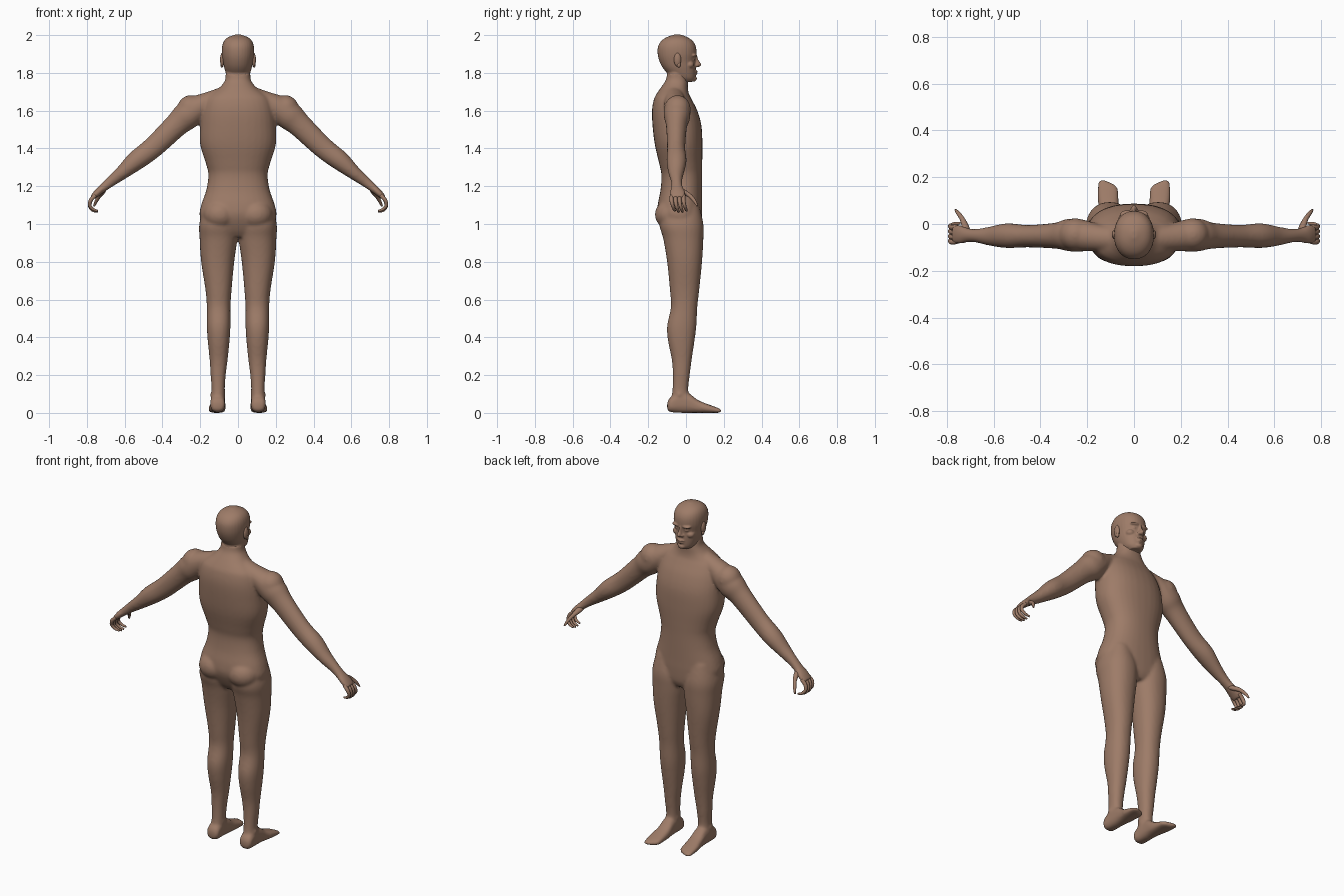
import bpy
import bmesh
from math import sin, cos, pi, copysign
from mathutils import Vector, Matrix

cube = bpy.data.objects.get("Cube")
if cube:
    bpy.data.objects.remove(cube)

skin_color = (0.34, 0.2, 0.138, 1)
skin = bpy.data.materials.new("brown skin")
skin.use_nodes = True
skin.diffuse_color = skin_color
skin.node_tree.nodes["Principled BSDF"].inputs["Base Color"].default_value = skin_color


def smooth_rows(rows, steps=5):
    """Catmull-Rom interpolation of every column of a table of sections."""
    result = []
    for i in range(len(rows) - 1):
        a, b, c, d = (rows[max(0, min(j, len(rows) - 1))] for j in range(i - 1, i + 3))
        for k in range(steps):
            t = k / steps
            result.append([q + t / 2 * (r - p + t * (2 * p - 5 * q + 4 * r - s
                           + t * (3 * q - 3 * r + s - p))) for p, q, r, s in zip(a, b, c, d)])
    result.append(list(rows[-1]))
    return result


def add_rings(bm, rings, both):
    """Bridge rings of points into a closed shell, optionally on both sides."""
    for side in ((1, -1) if both else (1,)):
        loops = [[bm.verts.new((p.x * side, p.y, p.z)) for p in ring] for ring in rings]
        n = len(loops[0])
        for low, high in zip(loops, loops[1:]):
            for i in range(n):
                j = (i + 1) % n
                bm.faces.new((low[i], low[j], high[j], high[i]))
        bm.faces.new(loops[0][::-1])
        bm.faces.new(loops[-1])


def loft(bm, rows, both=False, along_y=False, power=2.0, sides=32):
    """Rows: position, x from, x to, depth from, depth to."""
    rings = []
    for pos, x0, x1, d0, d1 in smooth_rows(rows):
        ring = []
        for i in range(sides):
            c, s = cos(2 * pi * i / sides), sin(2 * pi * i / sides)
            u = (x0 + x1) / 2 + (x1 - x0) / 2 * copysign(abs(c) ** (2 / power), c)
            v = (d0 + d1) / 2 + (d1 - d0) / 2 * copysign(abs(s) ** (2 / power), s)
            ring.append(Vector((u, pos, v) if along_y else (u, v, pos)))
        rings.append(ring)
    add_rings(bm, rings, both)


def centred(rows):
    """Turn rows of half width into symmetric rows."""
    return [(pos, -half, half, back, front) for pos, half, back, front in rows]


def tube(bm, rows, sides=16, steps=5):
    """Rows: x, y, z, radius along y, radius across."""
    rows = smooth_rows(rows, steps)
    pts = [Vector(r[:3]) for r in rows]
    rings = []
    for i, (p, r) in enumerate(zip(pts, rows)):
        tangent = (pts[min(i + 1, len(pts) - 1)] - pts[max(i - 1, 0)]).normalized()
        u = Vector((0, 1, 0))
        u = (u - tangent * u.dot(tangent)).normalized()
        v = tangent.cross(u)
        angles = [2 * pi * k / sides for k in range(sides)]
        rings.append([p + u * r[3] * cos(a) + v * r[4] * sin(a) for a in angles])
    add_rings(bm, rings, True)


def ball(bm, centre, size):
    """Ellipsoid, repeated on the other side when off the middle."""
    for side in ((1, -1) if centre[0] else (1,)):
        place = Matrix.Translation((centre[0] * side, centre[1], centre[2]))
        bmesh.ops.create_uvsphere(bm, u_segments=20, v_segments=14, radius=1,
                                  matrix=place @ Matrix.Diagonal((*size, 1)))


def finish(bm, name, voxel=0, relax=0):
    bmesh.ops.recalc_face_normals(bm, faces=bm.faces[:])
    mesh = bpy.data.meshes.new(name)
    bm.to_mesh(mesh)
    bm.free()
    mesh.materials.append(skin)
    for poly in mesh.polygons:
        poly.use_smooth = True
    obj = bpy.data.objects.new(name, mesh)
    bpy.context.collection.objects.link(obj)
    if voxel:
        fuse = obj.modifiers.new("fuse", 'REMESH')
        fuse.mode = 'VOXEL'
        fuse.voxel_size = voxel
        fuse.use_smooth_shade = True
        soften = obj.modifiers.new("soften", 'SMOOTH')
        soften.factor = 0.5
        soften.iterations = relax
    return obj


# Body: torso, legs, feet and arms fused into one skin
bm = bmesh.new()
torso = [(.93, .08, -.09, .06), (.97, .17, -.12, .08), (1.04, .203, -.15, .085),
         (1.1, .195, -.15, .085), (1.18, .168, -.135, .085), (1.26, .157, -.13, .085),
         (1.32, .17, -.142, .086), (1.42, .2, -.165, .087), (1.52, .2, -.177, .082),
         (1.6, .19, -.18, .06), (1.66, .17, -.17, .03), (1.69, .14, -.155, .015),
         (1.72, .1, -.135, .01), (1.76, .069, -.108, .01), (1.8, .066, -.1, 0)]
loft(bm, centred(torso), power=2.3)

leg = [(1.1, .04, .18, -.12, .07), (1.0, .004, .205, -.14, .092), (.92, .004, .203, -.12, .092),
       (.8, .02, .195, -.1, .085), (.65, .034, .172, -.085, .07), (.56, .04, .165, -.08, .06),
       (.46, .04, .165, -.1, .055), (.38, .045, .16, -.095, .045), (.28, .055, .15, -.075, .03),
       (.2, .065, .145, -.07, .02), (.12, .07, .14, -.072, .012), (.05, .068, .145, -.08, .02)]
loft(bm, leg, both=True, power=2.2)
ball(bm, (.095, -.08, 1.05), (.09, .085, .08))

foot = [(-.1, .09, .125, .02, .05), (-.085, .07, .145, .005, .08), (-.03, .07, .145, 0, .11),
        (.02, .068, .145, 0, .1), (.06, .065, .148, 0, .07), (.1, .065, .155, 0, .052),
        (.15, .068, .156, 0, .034), (.17, .085, .154, 0, .026), (.188, .125, .15, .003, .018)]
loft(bm, foot, both=True, along_y=True, power=2.6)
ball(bm, (.08, -.03, .1), (.016, .018, .018))
ball(bm, (.132, -.035, .095), (.016, .018, .018))

arm = [(.04, -.065, 1.695, .05, .045), (.14, -.06, 1.655, .055, .05),
       (.22, -.05, 1.61, .068, .07), (.275, -.047, 1.57, .07, .075),
       (.33, -.05, 1.52, .056, .064), (.45, -.052, 1.405, .048, .057),
       (.54, -.05, 1.335, .053, .052), (.61, -.052, 1.275, .042, .038),
       (.67, -.05, 1.228, .03, .029), (.71, -.048, 1.195, .031, .023),
       (.745, -.045, 1.165, .042, .019), (.772, -.043, 1.137, .04, .014)]
tube(bm, arm, sides=28)
ball(bm, (.25, -.045, 1.61), (.072, .07, .072))
finish(bm, "body", voxel=.008, relax=8)

# Head: skull, jaw and facial features
bm = bmesh.new()
neck = [(1.68, .06, -.12, -.01), (1.74, .066, -.105, .008), (1.8, .064, -.1, 0), (1.86, .05, -.09, 0)]
loft(bm, centred(neck))
skull = [(1.753, .035, -.04, .042), (1.775, .055, -.075, .05), (1.82, .071, -.118, .052),
         (1.86, .079, -.14, .05), (1.9, .085, -.15, .056), (1.94, .084, -.148, .052),
         (1.97, .073, -.13, .035), (1.99, .05, -.1, .005), (2.003, .012, -.06, -.03)]
loft(bm, centred(skull), power=2.15)
nose = [(1.895, .007, .03, .058), (1.865, .009, .03, .068),
        (1.845, .014, .03, .082), (1.832, .011, .03, .07)]
loft(bm, centred(nose))
ball(bm, (.012, .055, 1.839), (.009, .012, .008))   # nostrils
ball(bm, (.03, .042, 1.893), (.03, .017, .009))     # brows
ball(bm, (.03, .036, 1.871), (.015, .013, .009))    # eyes
ball(bm, (.042, .02, 1.843), (.026, .024, .02))     # cheeks
ball(bm, (0, .049, 1.808), (.024, .014, .006))      # upper lip
ball(bm, (0, .048, 1.795), (.02, .013, .006))       # lower lip
ball(bm, (0, .04, 1.77), (.024, .018, .016))        # chin
finish(bm, "head", voxel=.004, relax=4)

# Ears
bm = bmesh.new()
ball(bm, (.083, -.045, 1.87), (.012, .019, .036))
ball(bm, (.085, -.038, 1.842), (.008, .01, .014))
finish(bm, "ears")

# Fingers curling under the palm
bm = bmesh.new()
for i in range(4):
    y = -.075 + .021 * i
    reach = .006 * (1.5 - abs(i - 1.5))
    tube(bm, [(.755, y, 1.152, .01, .01), (.778, y - .002, 1.128, .011, .011),
              (.785, y + .004, 1.1 - reach, .009, .009),
              (.768, y + .012, 1.078 - reach, .008, .008),
              (.742, y + .016, 1.07 - reach, .005, .005)], sides=10)
finish(bm, "fingers")

# Thumbs
bm = bmesh.new()
tube(bm, [(.71, -.04, 1.185, .012, .014), (.72, -.012, 1.17, .013, .016),
          (.733, .02, 1.15, .011, .011), (.75, .045, 1.122, .009, .009),
          (.762, .06, 1.095, .004, .005)], sides=12)
finish(bm, "thumbs")
